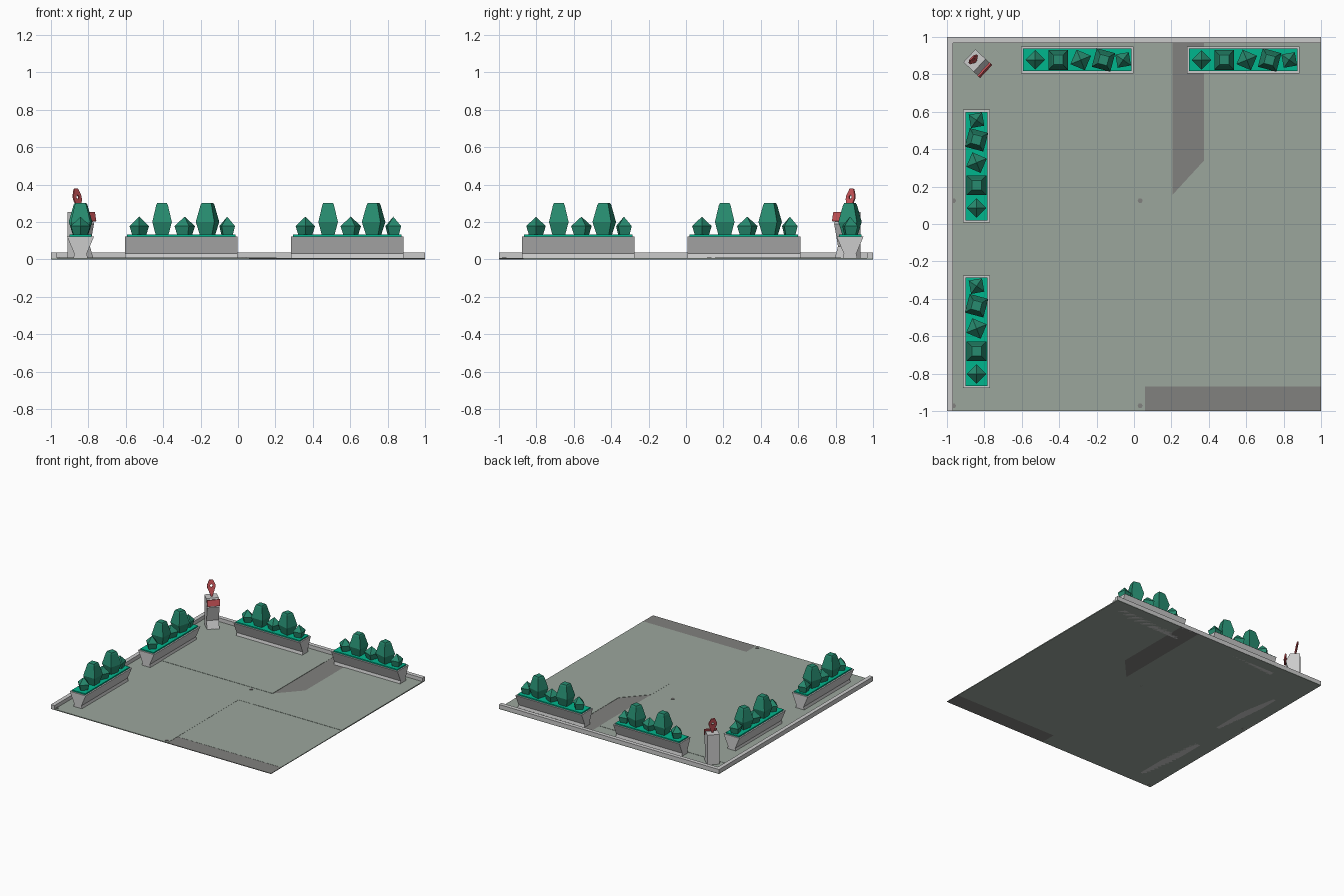
import bpy, bmesh
from math import radians, sin, cos, pi
from mathutils import Matrix, Vector

if "Cube" in bpy.data.objects:
    bpy.data.objects.remove(bpy.data.objects["Cube"])


def material(name, rgb):
    m = bpy.data.materials.new(name)
    m.diffuse_color = (*rgb, 1)
    m.use_nodes = True
    m.node_tree.nodes["Principled BSDF"].inputs["Base Color"].default_value = m.diffuse_color
    return m


PAVING = material("paving", (0.33, 0.38, 0.335))
DARK = material("dark_paving", (0.22, 0.22, 0.21))
SOIL = material("soil_green", (0.0, 0.47, 0.27))
LEAF = material("leaf_green", (0.02, 0.26, 0.16))
RED = material("sign_red", (0.6, 0.09, 0.1))


def finish(name, bm, mat=None, matrix=Matrix()):
    bmesh.ops.remove_doubles(bm, verts=bm.verts, dist=1e-5)
    bmesh.ops.recalc_face_normals(bm, faces=bm.faces)
    me = bpy.data.meshes.new(name)
    bm.to_mesh(me)
    bm.free()
    ob = bpy.data.objects.new(name, me)
    bpy.context.collection.objects.link(ob)
    ob.matrix_world = matrix
    if mat:
        me.materials.append(mat)
    return ob


def prism(name, pts, vec, mat=None, matrix=Matrix()):
    """Extrude a closed 3D outline along vec."""
    bm = bmesh.new()
    face = bm.faces.new([bm.verts.new(p) for p in pts])
    ext = bmesh.ops.extrude_face_region(bm, geom=[face], use_keep_orig=True)
    moved = [g for g in ext["geom"] if isinstance(g, bmesh.types.BMVert)]
    bmesh.ops.translate(bm, verts=moved, vec=Vector(vec))
    return finish(name, bm, mat, matrix)


def rect(x0, y0, x1, y1):
    return [(x0, y0), (x1, y0), (x1, y1), (x0, y1)]


def slab(name, outline, z0, z1, mat=None, matrix=Matrix()):
    return prism(name, [(x, y, z0) for x, y in outline], (0, 0, z1 - z0), mat, matrix)


def shrub(name, rings, matrix):
    """Four-sided faceted shrub from (radius, height) rings."""
    bm = bmesh.new()
    loops = [[bm.verts.new((r * cos(k * pi / 2), r * sin(k * pi / 2), z)) for k in range(4)]
             for r, z in rings]
    for a, b in zip(loops, loops[1:]):
        for k in range(4):
            n = (k + 1) % 4
            bm.faces.new((a[k], a[n], b[n], b[k]))
    bm.faces.new(loops[0])
    if rings[-1][0] > 0.001:
        bm.faces.new(loops[-1])
    return finish(name, bm, LEAF, matrix)


# Paving panels, at slightly different levels
slab("paving_front_left", rect(-1, -1, 0.06, 0.155), 0, 0.007, PAVING)
slab("paving_middle_left", rect(-1, 0.155, 0.205, 0.83), 0, 0.009, PAVING)
slab("paving_back_left", rect(-1, 0.83, 0.205, 1), 0, 0.007, PAVING)
slab("paving_centre", rect(0.06, -0.08, 0.205, 0.155), 0, 0.007, PAVING)
slab("paving_back_right", [(0.205, -0.08), (1, -0.08), (1, 1), (0.375, 1), (0.375, 0.34),
                           (0.205, 0.155)], 0, 0.008, PAVING)
slab("paving_front_right", rect(0.06, -0.87, 1, -0.08), 0, 0.006, PAVING)
slab("dark_inlay", [(0.205, 0.155), (0.375, 0.34), (0.375, 1), (0.205, 1)], 0, 0.006, DARK)
slab("dark_front_strip", rect(0.06, -1, 1, -0.87), 0, 0.005, DARK)

# Curb along the left and back edges
slab("curb", [(-1, -1), (-0.967, -1), (-0.967, 0.967), (1, 0.967), (1, 1), (-1, 1)], 0, 0.037)

# Floor bolts
for x in (-0.965, 0.033):
    for y in (-0.972, 0.125):
        hexagon = [(x + 0.014 * cos(k * pi / 3), y + 0.014 * sin(k * pi / 3)) for k in range(6)]
        slab("floor_bolt", hexagon, 0, 0.011, DARK)

# Planters: waisted trough, soil, five shrubs (x, type, turn, scale)
TROUGH = [(-0.04, 0), (0.04, 0), (0.033, 0.03), (0.072, 0.122), (-0.072, 0.122), (-0.033, 0.03)]
SMALL = [(0.036, 0.125), (0.052, 0.178), (0, 0.228)]
BIG = [(0.046, 0.125), (0.074, 0.2), (0.044, 0.29), (0.036, 0.302)]
SHRUBS = [(-0.225, SMALL, 0, 1), (-0.103, BIG, 45, 1), (0.018, SMALL, 22, 1.14),
          (0.14, BIG, 30, 0.98), (0.245, SMALL, 55, 0.98)]
for x, y, turn in ((-0.303, 0.877, 0), (0.585, 0.877, 0), (-0.842, 0.31, 90), (-0.842, -0.577, 90)):
    place = Matrix.Translation((x, y, 0)) @ Matrix.Rotation(radians(turn), 4, 'Z')
    prism("planter_trough", [(-0.301, a, z) for a, z in TROUGH], (0.602, 0, 0), None, place)
    slab("planter_soil", rect(-0.29, -0.06, 0.29, 0.06), 0.115, 0.132, SOIL, place)
    for sx, rings, angle, s in SHRUBS:
        shrub("shrub", [(r * s, z) for r, z in rings],
              place @ Matrix.Translation((sx, 0, 0)) @ Matrix.Rotation(radians(angle), 4, 'Z'))

# Information post in the corner, facing front right (local +x is its front)
post = Matrix.Translation((-0.84, 0.862, 0)) @ Matrix.Rotation(radians(-43), 4, 'Z')
PROFILE = [(-0.055, 0), (0.05, 0), (0.022, 0.07), (0.052, 0.19), (0.02, 0.252), (-0.055, 0.252)]
prism("info_post", [(u, -0.047, z) for u, z in PROFILE], (0, 0.094, 0), None, post)

# Red panel on the sloping front
tilt = post @ Matrix.Translation((0.058, 0, 0.228)) @ Matrix.Rotation(radians(-12), 4, 'Y')
slab("info_panel", rect(-0.005, -0.048, 0.005, 0.048), -0.025, 0.025, RED, tilt)

# Red marker with a hole, standing on the post
half = [(0.011, 0.022), (0.031, 0.072), (0.031, 0.092), (0.014, 0.13)]
outer = half + [(-a, z) for a, z in reversed(half)]
bm = bmesh.new()
ring_o, ring_i = [], []
for a, z in outer:
    d = Vector((a, z - 0.085)).normalized() * 0.011
    ring_o.append(bm.verts.new((0, a if z > 0.03 else a * 0.4, z if z > 0.03 else 0)))
    ring_i.append(bm.verts.new((0, d.x, d.y + 0.085)))
for k in range(8):
    n = (k + 1) % 8
    bm.faces.new((ring_o[k], ring_o[n], ring_i[n], ring_i[k]))
lean = post @ Matrix.Translation((-0.01, 0, 0.25)) @ Matrix.Rotation(radians(-12), 4, 'Y')
marker = finish("post_marker", bm, RED, lean)
mod = marker.modifiers.new("thickness", 'SOLIDIFY')
mod.thickness = 0.008
mod.offset = 0
